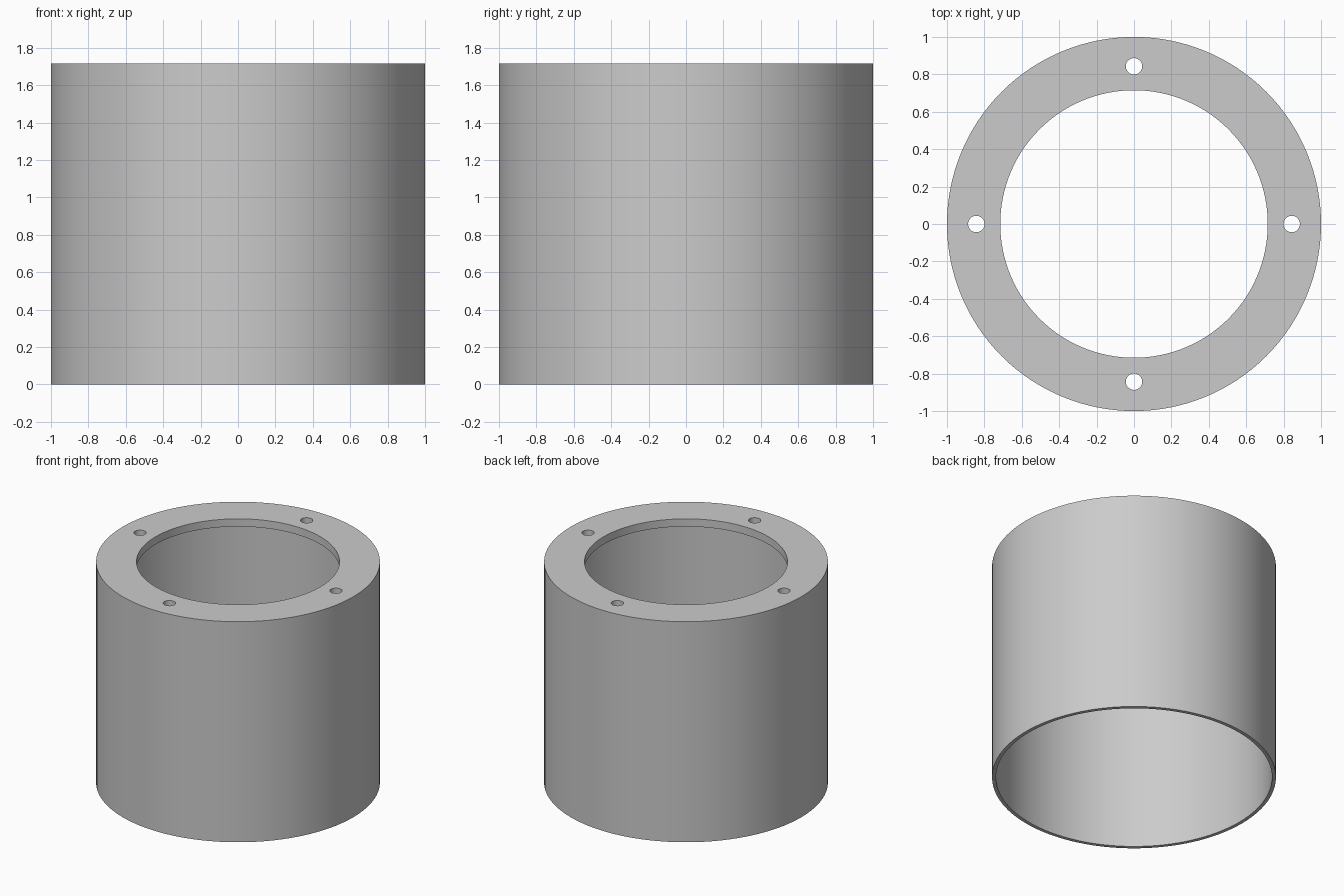
import bpy, bmesh, math
from mathutils import Matrix

HEIGHT = 1.715
LIP = 0.06          # thickness of the top flange
SEGMENTS = 128

cube = bpy.data.objects.get("Cube")
if cube:
    bpy.data.objects.remove(cube, do_unlink=True)

grey = bpy.data.materials.new("plain grey")
grey.use_nodes = True
colour = (0.6, 0.6, 0.6, 1)
grey.diffuse_color = colour
grey.node_tree.nodes["Principled BSDF"].inputs["Base Color"].default_value = colour


def add_object(name, bm):
    mesh = bpy.data.meshes.new(name)
    bmesh.ops.recalc_face_normals(bm, faces=bm.faces)
    bm.to_mesh(mesh)
    bm.free()
    mesh.materials.append(grey)
    obj = bpy.data.objects.new(name, mesh)
    bpy.context.collection.objects.link(obj)
    return obj


# Thin sleeve with an inward flange at the top, turned from one closed profile
profile = [(1, 0), (1, HEIGHT), (0.715, HEIGHT), (0.715, HEIGHT - LIP),
           (0.973, HEIGHT - LIP), (0.973, 0)]
bm = bmesh.new()
points = [bm.verts.new((r, 0, z)) for r, z in profile]
edges = [bm.edges.new((a, b)) for a, b in zip(points, points[1:] + points[:1])]
bmesh.ops.spin(bm, geom=points + edges, axis=(0, 0, 1), cent=(0, 0, 0),
               angle=math.tau, steps=SEGMENTS, use_merge=True)
bmesh.ops.remove_doubles(bm, verts=bm.verts, dist=0.0001)
sleeve = add_object("flanged_sleeve", bm)

# Four bolt holes through the flange
bm = bmesh.new()
for i in range(4):
    angle = i * math.pi / 2
    place = Matrix.Translation((0.843 * math.cos(angle), 0.843 * math.sin(angle), HEIGHT))
    bmesh.ops.create_cone(bm, cap_ends=True, segments=32, radius1=0.044,
                          radius2=0.044, depth=LIP * 4, matrix=place)
cutter = add_object("bolt_hole_cutter", bm)
cutter.hide_render = True

cut = sleeve.modifiers.new("bolt holes", "BOOLEAN")
cut.operation = "DIFFERENCE"
cut.solver = "EXACT"
cut.object = cutter

# Apply the cut, then shade smooth with crisp rims
bpy.ops.object.select_all(action="DESELECT")
bpy.context.view_layer.objects.active = sleeve
sleeve.select_set(True)
bpy.ops.object.modifier_apply(modifier=cut.name)
bpy.data.objects.remove(cutter, do_unlink=True)
bpy.ops.object.shade_smooth_by_angle(angle=math.radians(30))
